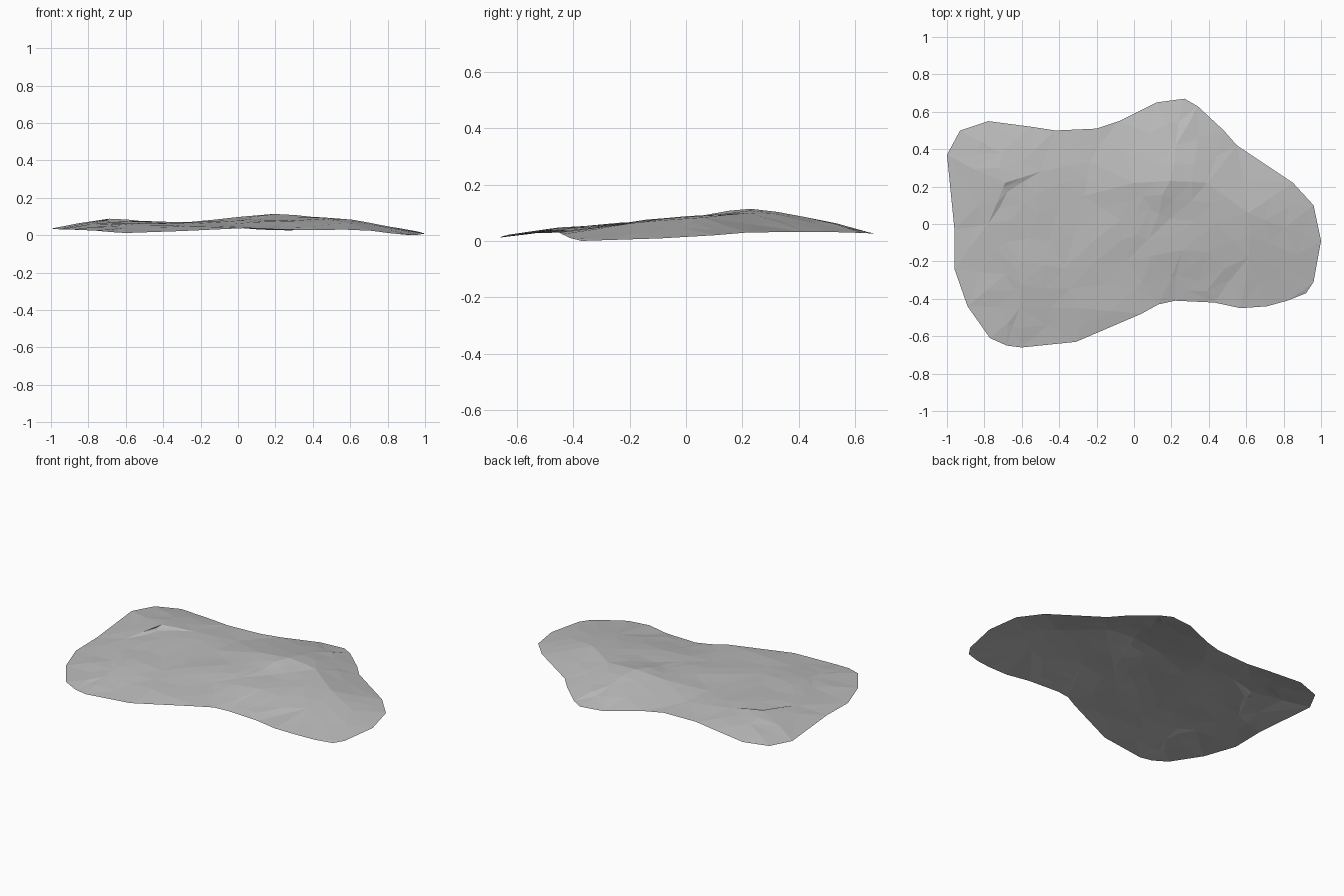
import bpy, bmesh, random
from mathutils import Vector
from mathutils.geometry import delaunay_2d_cdt

random.seed(4)
cube = bpy.data.objects.get("Cube")
if cube:
    bpy.data.objects.remove(cube, do_unlink=True)

# Rim of the sheet, counter-clockwise, in hundredths of a unit (x, y, z)
RIM = [
    (-60, -66, 1.2), (-31, -63, 2.2), (4, -48, 3.8), (13, -43, 3.6), (22, -41, 3),
    (43, -42, 2.8), (57, -45, 3), (71, -44, 2.4), (82, -41, 1), (92, -37, 0),
    (96, -31, .2), (100, -9, .9), (96, 10, 2), (85, 22, 3), (55, 42, 3.2),
    (48, 50, 3.2), (34, 63, 2.8), (27, 67, 2.6), (12, 65, 3), (-8, 55, 4.6),
    (-20, 51, 5.2), (-42, 50, 5), (-55, 52, 4.6), (-78, 55, 3.8), (-93, 50, 3.4),
    (-100, 37, 3.5), (-96, -3, 3.3), (-96, -24, 3), (-89, -44, 3),
    (-77, -61, 2.5), (-68, -65, 1.7)]

# Crests, hollows and creases inside the rim
INNER = [
    (20, 23, 12), (0, 22, 10.2), (40, 22, 10.4), (60, 6, 8.4), (80, -2, 5),
    (22, 42, 9), (45, 0, 9.2), (62, -18, 6.5), (25, -14, 7.6), (8, 8, 9.2),
    (20, 3, 8), (-8, 2, 7.6), (-5, -20, 6.2), (-27, 15, 6.8), (-24, 33, 6.6),
    (-50, 28, 7.8), (-70, 22, 9), (-68, 17, 7.2), (-72, 38, 7.2), (-52, 5, 7.2),
    (-78, 0, 6.2), (-60, -20, 6.6), (-68, -27, 5.2), (-38, -24, 6.4),
    (-60, -45, 4), (-28, -45, 4.8), (35, -30, 4.8)]

points = RIM + INNER
count = len(RIM)
rim_edges = [(i, (i + 1) % count) for i in range(count)]
flat = [Vector((x, y)) / 100 for x, y, z in points]
verts, edges, faces, origin, *rest = delaunay_2d_cdt(flat, rim_edges, [], 1, 1e-5)

# Triangulated sheet through the points
bm = bmesh.new()
made = [bm.verts.new((v.x, v.y, points[o[0]][2] / 100)) for v, o in zip(verts, origin)]
for face in faces:
    bm.faces.new([made[i] for i in face])

# Split the inside, relax the heights, then add slight crumpling
inside = [e for e in bm.edges if not e.is_boundary]
bmesh.ops.subdivide_edges(bm, edges=inside, cuts=1)
bmesh.ops.triangulate(bm, faces=bm.faces[:])
loose = [v for v in bm.verts if not v.is_boundary]
bmesh.ops.smooth_vert(bm, verts=loose, factor=0.25, use_axis_z=True)
for v in loose:
    v.co.x += random.uniform(-.012, .012)
    v.co.z += random.uniform(-.003, .003)
bmesh.ops.recalc_face_normals(bm, faces=bm.faces[:])
if sum(f.normal.z for f in bm.faces) < 0:
    bmesh.ops.reverse_faces(bm, faces=bm.faces[:])
mesh = bpy.data.meshes.new("rock_sheet")
bm.to_mesh(mesh)
bm.free()
sheet = bpy.data.objects.new("rock_sheet", mesh)
bpy.context.collection.objects.link(sheet)

# Plain grey stone colour
stone = bpy.data.materials.new("stone_grey")
stone.use_nodes = True
colour = (.5, .5, .5, 1)
stone.diffuse_color = colour
stone.node_tree.nodes["Principled BSDF"].inputs["Base Color"].default_value = colour
mesh.materials.append(stone)
